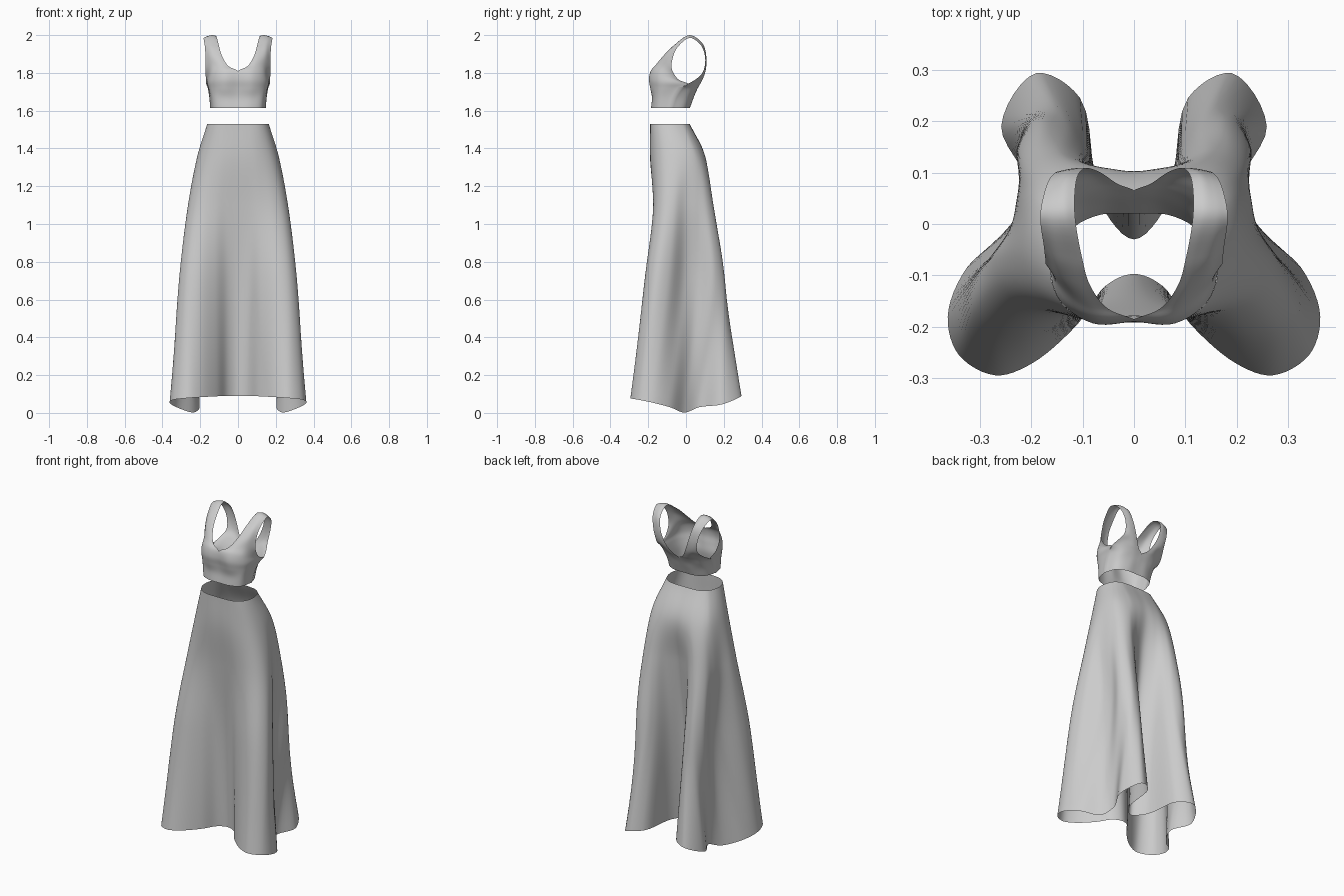
import bpy, bmesh
from mathutils import Vector


def spline(pts, steps, closed=False):
    """Catmull-Rom curve through the points."""
    n = len(pts)
    if closed:
        p = [pts[-1]] + pts + [pts[0], pts[1]]
    else:
        p = [pts[0] * 2 - pts[1]] + pts + [pts[-1] * 2 - pts[-2]]
    out = []
    for i in range(1, n + 1 if closed else n):
        a, b, c, d = p[i - 1:i + 3]
        la, lb, lc = [max((q - r).length, 1e-5) ** 0.5 for q, r in ((b, a), (c, b), (d, c))]
        m1 = ((b - a) / la - (c - a) / (la + lb)) * lb + (c - b)
        m2 = ((d - c) / lc - (d - b) / (lb + lc)) * lb + (c - b)
        for k in range(steps):
            t = k / steps
            out.append(b * (2 * t**3 - 3 * t * t + 1) + m1 * (t**3 - 2 * t * t + t)
                       + c * (3 * t * t - 2 * t**3) + m2 * (t**3 - t * t))
    if not closed:
        out.append(pts[-1].copy())
    return out


def loft(rows, across, along, closed=False):
    """Grid of points: smooth each row, then smooth between the rows."""
    fine = [spline(r, across, closed) for r in rows]
    cols = [spline(list(c), along) for c in zip(*fine)]
    return [list(r) for r in zip(*cols)]


def make(name, grid, closed=False, mirror=False):
    bm = bmesh.new()
    for side in ((1, -1) if mirror else (1,)):
        vs = [[bm.verts.new((side * (max(p.x, 0) if mirror else p.x), p.y, p.z)) for p in r]
              for r in grid]
        n = len(vs[0])
        for a, b in zip(vs, vs[1:]):
            for j in range(n if closed else n - 1):
                k = (j + 1) % n
                bm.faces.new((a[j], a[k], b[k], b[j]))
    bmesh.ops.remove_doubles(bm, verts=bm.verts, dist=0.0015)
    bmesh.ops.recalc_face_normals(bm, faces=bm.faces)
    me = bpy.data.meshes.new(name)
    bm.to_mesh(me)
    bm.free()
    for f in me.polygons:
        f.use_smooth = True
    ob = bpy.data.objects.new(name, me)
    bpy.context.collection.objects.link(ob)
    return ob


# Skirt: half sections from front centre round to back centre
waist = [(0, -.19), (.04, -.19), (.08, -.187), (.11, -.178), (.135, -.16), (.152, -.135),
         (.162, -.1), (.16, -.06), (.145, -.02), (.135, -.007), (.122, .003), (.107, .011),
         (.09, .016), (.045, .02), (0, .02)]
hip = [(0, -.19), (.05, -.19), (.1, -.185), (.15, -.168), (.183, -.145), (.205, -.112),
       (.217, -.06), (.212, 0), (.196, .05), (.177, .073), (.153, .088), (.125, .098),
       (.1, .103), (.05, .103), (0, .1)]
thigh = [(0, -.165), (.06, -.168), (.12, -.174), (.19, -.169), (.235, -.147), (.26, -.11),
         (.263, -.06), (.237, 0), (.225, .06), (.212, .11), (.183, .138), (.145, .145),
         (.11, .13), (.065, .095), (0, .07)]
knee = [(0, -.13), (.055, -.142), (.12, -.185), (.21, -.219), (.275, -.207), (.311, -.16),
        (.298, -.09), (.23, -.01), (.212, .06), (.228, .145), (.187, .203), (.135, .198),
        (.1, .16), (.06, .07), (0, .02)]
hem = [(0, -.097), (.055, -.12), (.11, -.195), (.2, -.272), (.27, -.294), (.34, -.255),
       (.362, -.18), (.325, -.085), (.235, -.005), (.203, .07), (.258, .19),
       (.19, .293), (.105, .245), (.065, .04), (0, -.03)]
hem_z = [.09, .09, .088, .083, .078, .07, .055, .03, .002, .03, .045, .09, .1, .1, .1]

rings = []
for sec, z in ((waist, 1.53), (hip, 1.35), (thigh, 1.1), (knee, .7), (hem, None)):
    half = [Vector((x, y, hem_z[i] if z is None else z)) for i, (x, y) in enumerate(sec)]
    rings.append(half + [Vector((-p.x, p.y, p.z)) for p in half[-2:0:-1]])
make("skirt", loft(rings, 6, 14, True), closed=True)

# Top: rows from centre or neckline out to side seam or armhole
front_rows = [
    [(0, -.185, 1.615), (.07, -.182, 1.615), (.125, -.155, 1.615), (.147, -.08, 1.615)],
    [(0, -.178, 1.67), (.075, -.178, 1.67), (.132, -.15, 1.67), (.152, -.06, 1.67)],
    [(0, -.183, 1.72), (.08, -.187, 1.72), (.145, -.14, 1.72), (.16, -.025, 1.72)],
    [(0, -.19, 1.765), (.08, -.193, 1.765), (.15, -.14, 1.755), (.168, .01, 1.742)],
    [(0, -.185, 1.808), (.08, -.183, 1.81), (.14, -.145, 1.80), (.17, -.04, 1.765)],
    [(.05, -.165, 1.835), (.09, -.16, 1.84), (.135, -.13, 1.84), (.172, -.075, 1.82)],
    [(.085, -.12, 1.89), (.11, -.115, 1.895), (.145, -.1, 1.895), (.172, -.07, 1.88)],
    [(.1, -.07, 1.94), (.12, -.065, 1.945), (.15, -.06, 1.945), (.175, -.045, 1.935)]]
back_rows = [
    [(.115, .02, 1.995), (.135, .02, 2.0), (.16, .02, 1.995), (.182, .02, 1.985)],
    [(.112, .085, 1.955), (.132, .088, 1.955), (.15, .085, 1.95), (.168, .08, 1.945)],
    [(.095, .108, 1.88), (.113, .108, 1.88), (.13, .106, 1.875), (.148, .102, 1.87)],
    [(.065, .1, 1.80), (.09, .101, 1.80), (.115, .097, 1.80), (.14, .087, 1.80)],
    [(.03, .077, 1.745), (.07, .079, 1.752), (.115, .07, 1.765), (.156, .05, 1.765)],
    [(0, .065, 1.725), (.06, .065, 1.728), (.12, .047, 1.735), (.168, .01, 1.742)],
    [(0, .052, 1.697), (.06, .05, 1.70), (.12, .03, 1.705), (.16, -.025, 1.72)],
    [(0, .037, 1.66), (.06, .035, 1.66), (.12, .008, 1.665), (.152, -.06, 1.67)],
    [(0, .02, 1.615), (.065, .018, 1.615), (.12, -.01, 1.615), (.147, -.08, 1.615)]]
rows = [[Vector(p) for p in r] for r in front_rows + back_rows]
make("crop_top", loft(rows, 6, 6), mirror=True)
